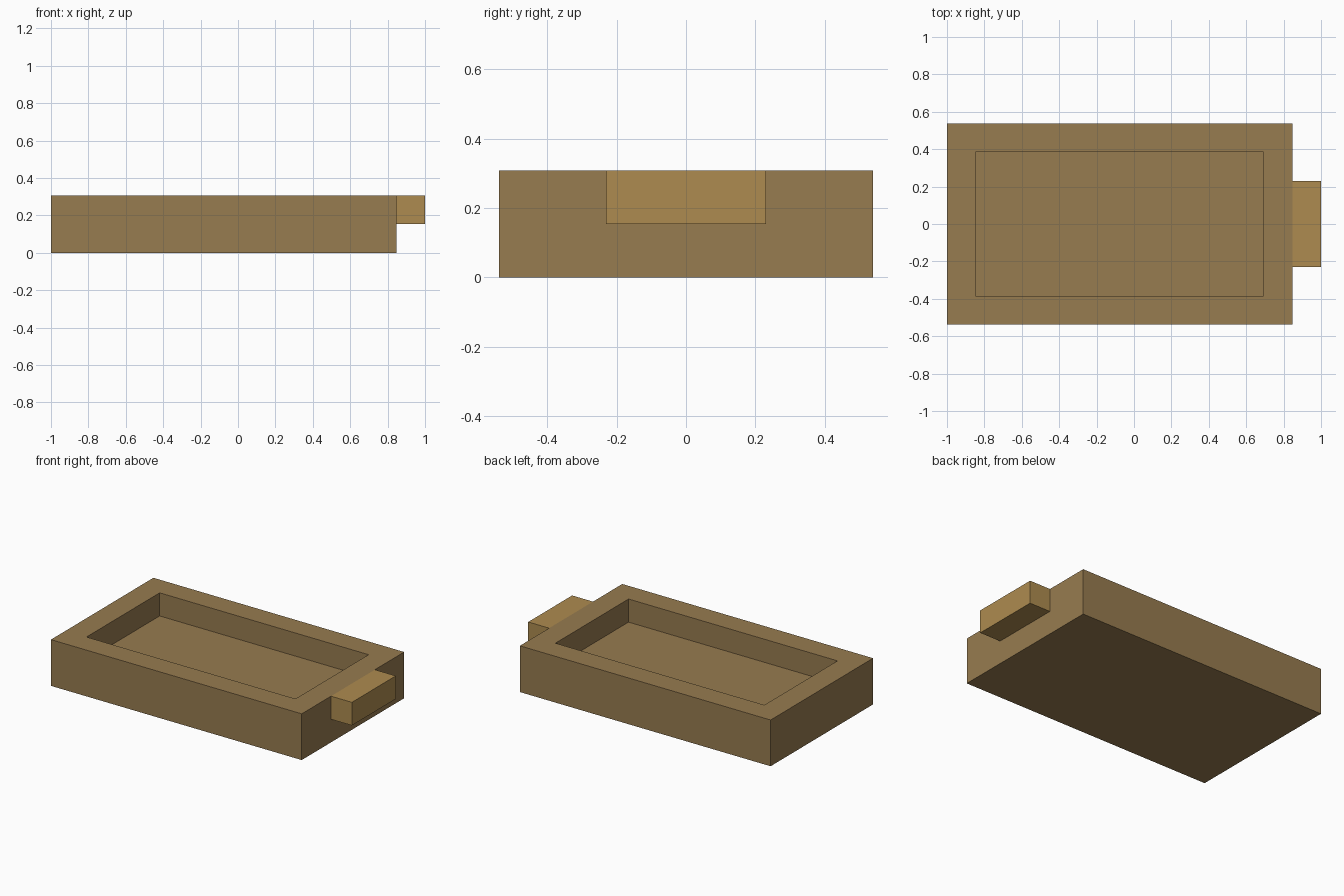
import bpy, bmesh
from mathutils import Vector

if "Cube" in bpy.data.objects:
    bpy.data.objects.remove(bpy.data.objects["Cube"])

U = 2 / 13  # wall thickness, floor thickness and handle depth


def material(name, rgb):
    mat = bpy.data.materials.new(name)
    mat.diffuse_color = (*rgb, 1)
    mat.use_nodes = True
    mat.node_tree.nodes["Principled BSDF"].inputs["Base Color"].default_value = mat.diffuse_color
    return mat


def box(name, lo, hi, mat, recess=None):
    """Box between two corners; recess = (wall, depth) hollows the top."""
    lo, hi = Vector(lo), Vector(hi)
    bm = bmesh.new()
    bmesh.ops.create_cube(bm, size=1)
    bmesh.ops.scale(bm, vec=hi - lo, verts=bm.verts)
    bmesh.ops.translate(bm, vec=(lo + hi) / 2, verts=bm.verts)
    if recess:
        wall, depth = recess
        bm.normal_update()
        top = max(bm.faces, key=lambda f: f.calc_center_median().z)
        # rim, then a straight-sided cavity
        bmesh.ops.inset_region(bm, faces=[top], thickness=wall, use_even_offset=True)
        floor = bmesh.ops.extrude_discrete_faces(bm, faces=[top])["faces"][0]
        bmesh.ops.translate(bm, vec=(0, 0, -depth), verts=floor.verts)
    mesh = bpy.data.meshes.new(name)
    bm.to_mesh(mesh)
    bm.free()
    mesh.materials.append(mat)
    obj = bpy.data.objects.new(name, mesh)
    bpy.context.collection.objects.link(obj)
    return obj


# Shallow open tray
box("tray", (-1, -3.5 * U, 0), (1 - U, 3.5 * U, 2 * U),
    material("dark_wood", (0.31, 0.2, 0.08)), recess=(U, U))

# Handle block on the right end, flush with the rim
box("handle", (1 - U, -1.5 * U, U), (1, 1.5 * U, 2 * U),
    material("light_wood", (0.42, 0.26, 0.08)))
